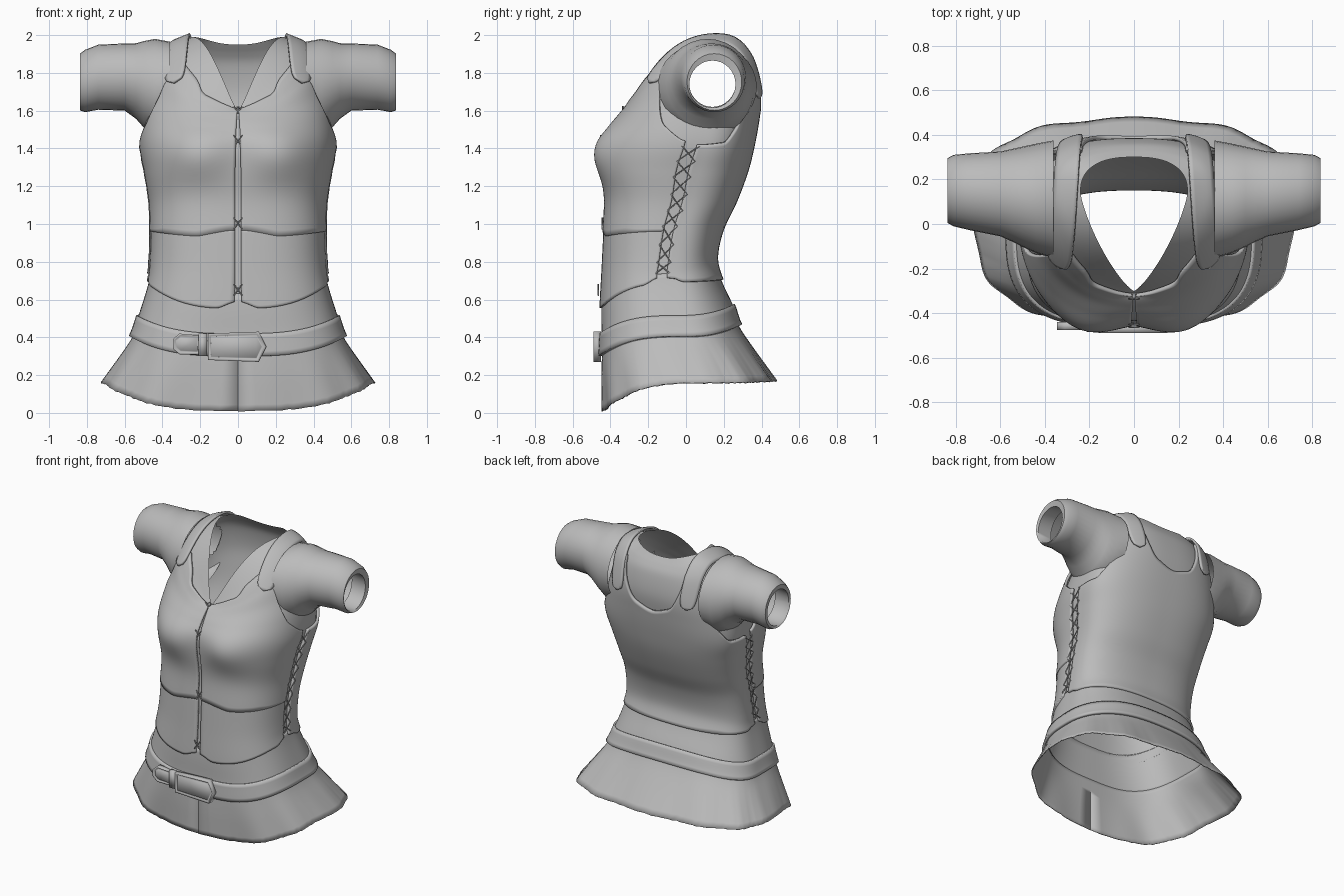
import bpy, bmesh
from math import sin, cos, pi, radians, exp
from mathutils import Vector
from mathutils.bvhtree import BVHTree

if "Cube" in bpy.data.objects:
    bpy.data.objects.remove(bpy.data.objects["Cube"])

cloth = bpy.data.materials.new("plain grey")
cloth.use_nodes = True
GREY = (0.5, 0.5, 0.5, 1)
cloth.diffuse_color = GREY
cloth.node_tree.nodes["Principled BSDF"].inputs["Base Color"].default_value = GREY

# Body rings, hem to neck: z front, z side, z back, half width, y side, y front, y back, front squareness
RINGS = [
    (.01, .16, .17, .72, .10, -.44, .475, 3.1),
    (.16, .29, .32, .63, .05, -.445, .37, 3.2),
    (.30, .40, .46, .56, 0, -.445, .28, 3.2),
    (.42, .51, .57, .52, -.03, -.44, .24, 3.1),
    (.56, .69, .70, .465, -.06, -.44, .18, 3),
    (.75, .80, .82, .45, -.06, -.43, .15, 2.8),
    (.95, .97, .97, .445, -.03, -.42, .18, 2.8),
    (1.12, 1.12, 1.12, .45, .02, -.41, .25, 2.8),
    (1.28, 1.28, 1.28, .475, .06, -.42, .31, 2.8),
    (1.42, 1.42, 1.42, .50, .10, -.42, .345, 2.6),
    (1.50, 1.56, 1.56, .49, .11, -.385, .37, 2.4),
    (1.55, 1.70, 1.70, .46, .12, -.35, .385, 2.2),
    (1.58, 1.86, 1.84, .42, .13, -.325, .365, 2.0),
    (1.59, 1.95, 1.91, .34, .14, -.31, .33, 1.6),
    (1.60, 1.99, 1.95, .24, .14, -.30, .30, 1.3),
]


def ring_at(v):
    """Smoothly interpolated ring at fractional index v."""
    top = len(RINGS) - 1
    i = min(int(v), top - 1)
    t = v - i
    a, b, c, d = (RINGS[min(max(k, 0), top)] for k in (i - 1, i, i + 1, i + 2))
    return [q + t * (r - p + t * (2*p - 5*q + 4*r - s + t * (3*q - p - 3*r + s))) / 2 if 0 < i < top - 1
            else q + t * (r - q) for p, q, r, s in zip(a, b, c, d)]


def power(x, e):
    return (abs(x) ** e) * (1 if x > 0 else -1)


def body(deg, v):
    """Point on the body: deg is -90 at the front, 0 at the left side, 90 at the back."""
    zf, zs, zb, hw, ys, yf, yb, n = ring_at(v)
    c, s = cos(radians(deg)), sin(radians(deg))
    e = 2 / n if s < 0 else .8
    y = ys + abs(s) ** e * ((yf if s < 0 else yb) - ys)
    z = zs + abs(s) ** (2 + max(0, v - 12)) * ((zf if s < 0 else zb) - zs)
    p = Vector((hw * power(c, e), y, z))
    if s < 0:  # bust
        p.y -= .055 * exp(-((abs(p.x) - .22) / .17) ** 2 - ((z - 1.37) / .13) ** 2)
    if v < 2:  # flared folds of the skirt
        p += Vector((c, s, .5 * sin(deg))) * .007 * cos(radians(deg * 12)) * (1 - v / 2)
    return p


def outside(deg, v, gap):
    """Body point pushed out along the surface normal."""
    du = body(deg + 1, v) - body(deg - 1, v)
    dv = body(deg, min(v + .1, 14)) - body(deg, max(v - .1, 0))
    return body(deg, v) + du.cross(dv).normalized() * gap


def lookup(points, x):
    """Piecewise linear lookup."""
    for (a, p), (b, q) in zip(points, points[1:]):
        if x <= b:
            return p + (q - p) * max(0, x - a) / (b - a)
    return points[-1][1]


def graph(points, x):
    """Lookup with rounded corners."""
    return sum(lookup(points, x + d) for d in (-3, -1.5, 0, 1.5, 3)) / 5


def finish(name, verts, faces, mirror=False, thick=0, angle=40):
    mesh = bpy.data.meshes.new(name)
    mesh.from_pydata(verts, [], faces)
    bm = bmesh.new()
    bm.from_mesh(mesh)
    bmesh.ops.remove_doubles(bm, verts=bm.verts[:], dist=.0002)
    bm.to_mesh(mesh)
    bm.free()
    obj = bpy.data.objects.new(name, mesh)
    bpy.context.collection.objects.link(obj)
    mesh.materials.append(cloth)
    if mirror:
        obj.modifiers.new("mirror", 'MIRROR').use_clip = True
    if thick:
        obj.modifiers.new("thickness", 'SOLIDIFY').thickness = thick
    bpy.ops.object.select_all(action='DESELECT')
    obj.select_set(True)
    bpy.context.view_layer.objects.active = obj
    bpy.ops.object.shade_smooth_by_angle(angle=radians(angle))
    return obj


def sheet(point, nu, nv):
    """Grid of points over u and w in 0..1."""
    verts = [point(i / nu, j / nv) for j in range(nv + 1) for i in range(nu + 1)]
    quads = []
    for j in range(nv):
        for i in range(nu):
            a = j * (nu + 1) + i
            quads.append((a, a + 1, a + nu + 2, a + nu + 1))
    return verts, quads


def panel(name, start, end, low, high, gap, thick=.018, mirror=False, nu=60, nv=24):
    def point(u, w):
        deg = start + (end - start) * u
        lo, hi = graph(low, deg), graph(high, deg)
        return outside(deg, lo + (hi - lo) * w, gap)
    return finish(name, *sheet(point, nu, nv), mirror, thick)


def level(v):
    return [(-90, v), (270, v)]


# Shirt body with open armholes
verts, quads = sheet(lambda u, w: body(-90 + 360 * u, 3.5 + 10.5 * w), 120, 60)
shirt_tree = BVHTree.FromPolygons(verts, quads)


def in_armhole(face):
    m = sum((verts[k] for k in face), Vector()) / 4
    return abs(m.x) > .3 and ((m.y - .13) / .19) ** 2 + ((m.z - 1.74) / .17) ** 2 < 1


finish("shirt", verts, [f for f in quads if not in_armhole(f)])

# Sleeves with a rolled cuff: x, centre y, centre z, radius y, radius z
SLEEVE = [(.36, .11, 1.725, .265, .24), (.44, .115, 1.72, .245, .26), (.50, .122, 1.74, .225, .228),
          (.54, .128, 1.757, .21, .2), (.60, .135, 1.778, .19, .178), (.74, .145, 1.777, .172, .172),
          (.81, .15, 1.757, .16, .165), (.837, .15, 1.752, .145, .15), (.83, .14, 1.74, .122, .125),
          (.72, .14, 1.75, .125, .13)]


def sleeve_point(u, w):
    x, y, z, ry, rz = SLEEVE[round(w * (len(SLEEVE) - 1))]
    a = 2 * pi * u
    return Vector((x, y + ry * cos(a), z + rz * sin(a)))


finish("sleeves", *sheet(sleeve_point, 32, len(SLEEVE) - 1), mirror=True, angle=60)

# Skirt, hip band and belt
panel("skirt", -90, 270, level(0), level(2.7), 0, .006, nu=144, nv=12)
panel("hip_band", -90, 270, level(2.6), level(4.4), .008, .008, nu=120, nv=8)
panel("belt", -90, 270, level(2), level(3), .02, nu=120, nv=5)

# Bodice: lower front, bust and back panels, open at the sides for the laces
bottom = [(-90, 4.25), (-86, 3.95), (-14, 3.95), (-7, 4.2)]
neckline = [(-90, 13.6), (-75, 12.8), (-60, 12.4), (-53, 12.7), (-36, 12.7),
            (-32, 11.2), (-24, 9.9), (-12, 9.3), (-7, 9.1)]
back_top = [(-2, 9), (20, 9.1), (34, 9.8), (42, 11.2), (46, 12.6), (58, 12.6), (65, 11.6), (76, 10.6), (90, 10.2)]
panel("lower_front_panels", -89.5, -7, bottom, level(6.1), .018, mirror=True)
panel("bust_panels", -89.5, -7, [(-90, 6.1), (-70, 5.9), (-7, 5.95)], neckline, .024, mirror=True, nu=84, nv=40)
panel("back_panel", -2, 90, [(-2, 4.2), (5, 4), (90, 4)], back_top, .02, mirror=True, nu=84, nv=40)


# Shoulder straps with rounded ends, laid over the shirt
def strap_point(u, w):
    x = .335 - .062 * w + .052 * (1 - 2 * u) * (1 - abs(2 * w - 1) ** 12) ** .5
    a = radians(157 - 148 * w)
    away = Vector((0, cos(a), sin(a)))
    hit = shirt_tree.ray_cast(Vector((x, .1, 1.62)), away)[0]
    return (hit or Vector((x, .1, 1.62)) + away * .3) + away * (.03 - .018 * sin(pi * w))


finish("shoulder_straps", *sheet(strap_point, 6, 36), mirror=True, thick=.014)


# Laces
def lace(name, paths):
    curve = bpy.data.curves.new(name, 'CURVE')
    curve.dimensions = '3D'
    curve.bevel_depth = .004
    curve.bevel_resolution = 1
    for path in paths:
        line = curve.splines.new('POLY')
        line.points.add(len(path) - 1)
        for knot, p in zip(line.points, path):
            knot.co = (*p, 1)
    curve.materials.append(cloth)
    obj = bpy.data.objects.new(name, curve)
    bpy.context.collection.objects.link(obj)
    return obj


cross = [[outside(-8 if (k + odd) % 2 else -1, 4.4 + k * .57, .022) for k in range(9)] for odd in (0, 1)]
lace("side_laces", cross).modifiers.new("mirror", 'MIRROR')
ties = []
for v in (4.5, 6.3, 9.2, 13.3):
    mid = body(-90, v) + Vector((0, -.028, 0))
    ties += [[mid + Vector((-side * .022, 0, -.03)), mid + Vector((side * .022, 0, .03))] for side in (-1, 1)]
lace("front_ties", ties)


# Buckle, belt loop and strap tip
def plate(name, outline, y, depth, rim=0):
    obj = finish(name, [(x, y, z) for x, z in outline], [tuple(range(len(outline)))])
    bm = bmesh.new()
    bm.from_mesh(obj.data)
    front = bm.faces[:][0]
    if front.normal.y > 0:
        front.normal_flip()
    made = bmesh.ops.extrude_face_region(bm, geom=[front])["geom"]
    bmesh.ops.translate(bm, vec=(0, -depth, 0), verts=[g for g in made if isinstance(g, bmesh.types.BMVert)])
    if rim:
        face = [g for g in made if isinstance(g, bmesh.types.BMFace)]
        bmesh.ops.inset_region(bm, faces=face, thickness=rim, depth=0)
        bmesh.ops.inset_region(bm, faces=face, thickness=.006, depth=-.01)
        bmesh.ops.inset_region(bm, faces=face, thickness=.006, depth=.008)
    bm.to_mesh(obj.data)
    bm.free()


plate("buckle", [(-.16, .28), (.11, .27), (.15, .35), (.11, .43), (-.16, .42)], -.45, .04, .014)
plate("belt_loop", [(-.21, .30), (-.165, .30), (-.165, .42), (-.21, .42)], -.45, .035)
plate("belt_tip", [(-.2, .31), (-.2, .41), (-.31, .42), (-.345, .39), (-.345, .34), (-.31, .31)], -.44, .036, .01)
